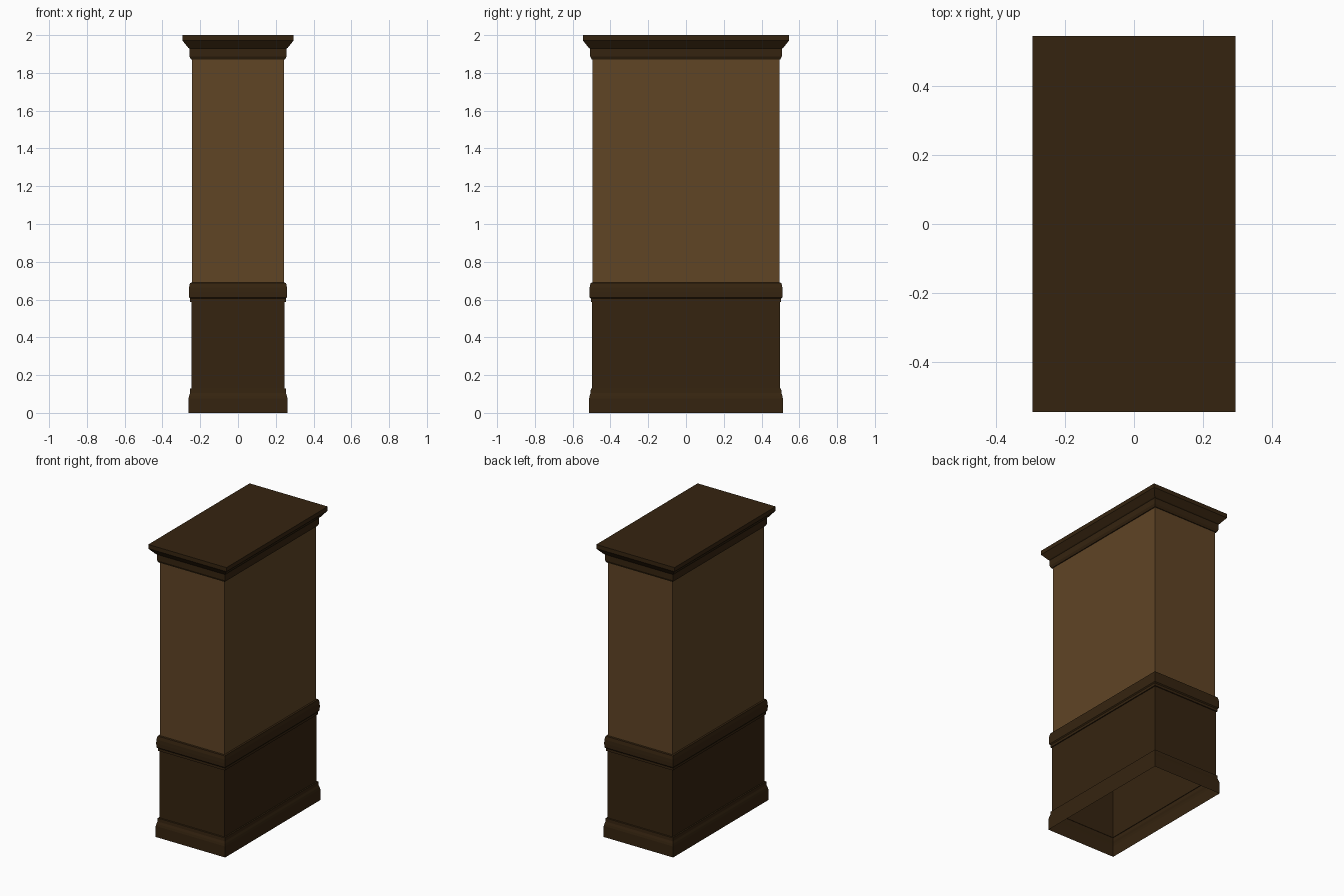
import bpy, bmesh

if "Cube" in bpy.data.objects:
    bpy.data.objects.remove(bpy.data.objects["Cube"])

DY = 0.251  # the plan is a rectangle: half depth = half width + DY


def material(name, rgb):
    m = bpy.data.materials.new(name)
    m.diffuse_color = (*rgb, 1.0)
    m.use_nodes = True
    m.node_tree.nodes["Principled BSDF"].inputs["Base Color"].default_value = m.diffuse_color
    return m


dark = material("dark walnut", (0.036, 0.0175, 0.005))
light = material("mid brown panel", (0.115, 0.058, 0.0185))


def sweep(name, profile, mat, cap=False):
    """Run a (half width, z) profile, listed bottom to top, round the rectangle."""
    bm = bmesh.new()
    rings = []
    for x, z in profile:
        y = x + DY
        rings.append([bm.verts.new(p) for p in
                      ((-x, -y, z), (x, -y, z), (x, y, z), (-x, y, z))])
    for lo, hi in zip(rings, rings[1:]):
        for i in range(4):
            j = (i + 1) % 4
            bm.faces.new((lo[i], lo[j], hi[j], hi[i]))
    if cap:
        bm.faces.new(rings[-1])
    me = bpy.data.meshes.new(name)
    bm.to_mesh(me)
    bm.free()
    me.materials.append(mat)
    ob = bpy.data.objects.new(name, me)
    bpy.context.collection.objects.link(ob)
    return ob


# Skirting at the floor, open underneath
sweep("base_moulding", [(0.262, 0.0), (0.262, 0.075), (0.259, 0.09),
                        (0.254, 0.105), (0.253, 0.128), (0.246, 0.13)], dark)

# Lower dark wall
sweep("lower_wall", [(0.246, 0.125), (0.246, 0.595)], dark)

# Rail between lower and upper wall
sweep("middle_rail", [(0.246, 0.588), (0.253, 0.588), (0.253, 0.605),
                      (0.259, 0.612), (0.260, 0.64), (0.259, 0.665),
                      (0.254, 0.688), (0.243, 0.69)], dark)

# Upper lighter wall
sweep("upper_wall", [(0.243, 0.685), (0.243, 1.88)], light)

# Crown with closed flat top
sweep("crown_moulding", [(0.243, 1.872), (0.249, 1.872), (0.257, 1.888),
                         (0.257, 1.928), (0.263, 1.932), (0.295, 1.972),
                         (0.295, 2.0)], dark, cap=True)
